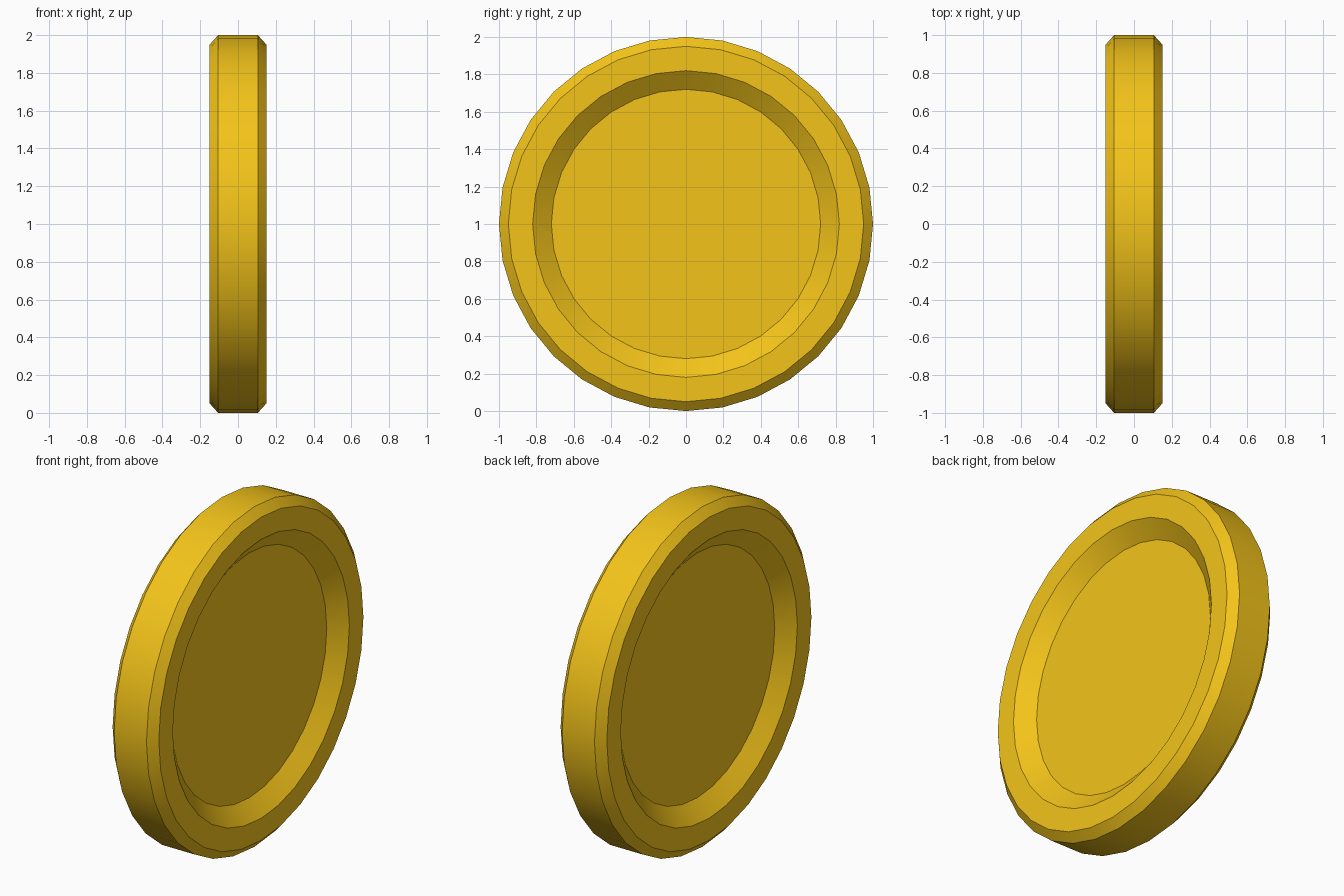
import bpy, bmesh
from math import sin, cos, pi

if "Cube" in bpy.data.objects:
    bpy.data.objects.remove(bpy.data.objects["Cube"])

SIDES = 32
# Half profile as (x, radius): rim, chamfer, raised border, sloped recess
half = [(0.105, 1.0), (0.15, 0.95), (0.15, 0.82), (0.073, 0.72)]
profile = half[::-1] + [(-x, r) for x, r in half]

# Revolve the profile around the x axis
bm = bmesh.new()
rings = []
for x, r in profile:
    rings.append([bm.verts.new((x, r * sin(2 * pi * i / SIDES), 1 + r * cos(2 * pi * i / SIDES)))
                  for i in range(SIDES)])
for a, b in zip(rings, rings[1:]):
    for i in range(SIDES):
        j = (i + 1) % SIDES
        bm.faces.new((a[i], a[j], b[j], b[i]))

# Flat recessed centres
bm.faces.new(rings[0])
bm.faces.new(rings[-1])
bmesh.ops.recalc_face_normals(bm, faces=bm.faces[:])

mesh = bpy.data.meshes.new("coin")
bm.to_mesh(mesh)
bm.free()
coin = bpy.data.objects.new("coin", mesh)
bpy.context.collection.objects.link(coin)

# Gold colour
gold = bpy.data.materials.new("gold")
gold.diffuse_color = (0.9, 0.55, 0.01, 1)
gold.use_nodes = True
gold.node_tree.nodes["Principled BSDF"].inputs["Base Color"].default_value = gold.diffuse_color
mesh.materials.append(gold)

# Smooth around the rim, sharp at profile corners
bpy.context.view_layer.objects.active = coin
coin.select_set(True)
bpy.ops.object.shade_smooth_by_angle(angle=pi / 6)
